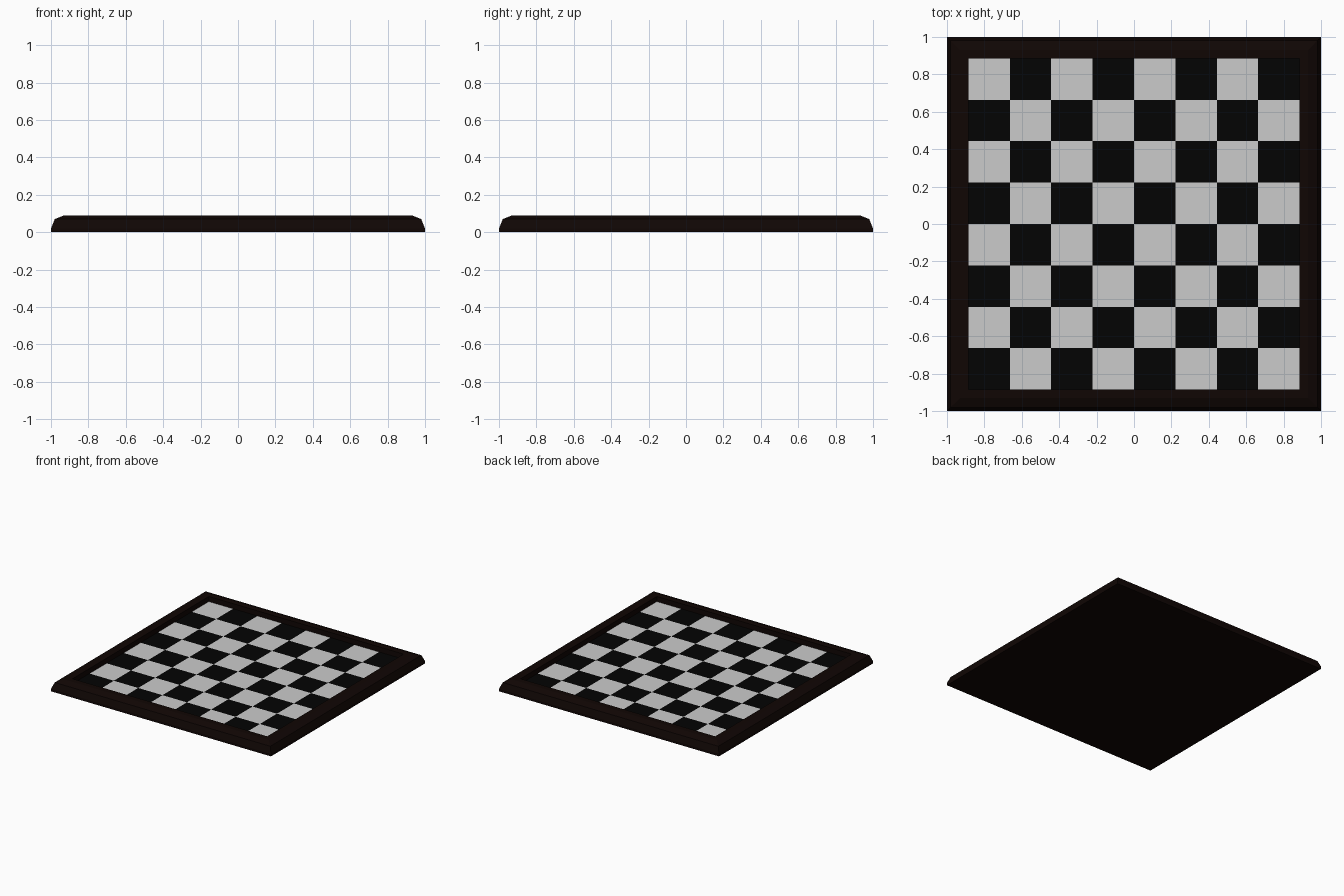
import bpy, bmesh

if "Cube" in bpy.data.objects:
    bpy.data.objects.remove(bpy.data.objects["Cube"])

INNER = 0.885   # half width of the playing field
TOP = 0.09      # rim height
FIELD = 0.048   # height of the recessed playing field


def material(name, rgb):
    m = bpy.data.materials.new(name)
    m.diffuse_color = (*rgb, 1)
    m.use_nodes = True
    m.node_tree.nodes["Principled BSDF"].inputs["Base Color"].default_value = m.diffuse_color
    return m


def finish(bm, name, mats):
    mesh = bpy.data.meshes.new(name)
    bm.to_mesh(mesh)
    bm.free()
    for m in mats:
        mesh.materials.append(m)
    ob = bpy.data.objects.new(name, mesh)
    bpy.context.collection.objects.link(ob)
    return ob


wood = material("dark_wood", (0.005, 0.0018, 0.0011))
black = material("black_square", (0.001, 0.001, 0.001))
light = material("light_square", (0.8, 0.8, 0.8))

# Frame: square loops stacked along a rounded edge profile (half width, height),
# ending with the inner wall that drops to the playing field
profile = [(1.0, 0.0), (1.0, 0.02), (0.98, 0.07), (0.93, TOP), (INNER, TOP), (INNER, FIELD)]
bm = bmesh.new()
corners = [(-1, -1), (1, -1), (1, 1), (-1, 1)]
loops = [[bm.verts.new((x * r, y * r, z)) for x, y in corners] for r, z in profile]
for a, b in zip(loops, loops[1:]):
    for i in range(4):
        j = (i + 1) % 4
        bm.faces.new((a[i], a[j], b[j], b[i]))
bm.faces.new(loops[0][::-1])  # flat underside
finish(bm, "board_frame", [wood])

# Playing field: 8 x 8 grid of alternating squares, dark at the front left corner
bm = bmesh.new()
bmesh.ops.create_grid(bm, x_segments=8, y_segments=8, size=INNER)
bmesh.ops.translate(bm, verts=bm.verts, vec=(0, 0, FIELD))
step = INNER / 4
for f in bm.faces:
    c = f.calc_center_median()
    col, row = int((c.x + INNER) / step), int((c.y + INNER) / step)
    f.material_index = (col + row) % 2
finish(bm, "checkered_squares", [black, light])
